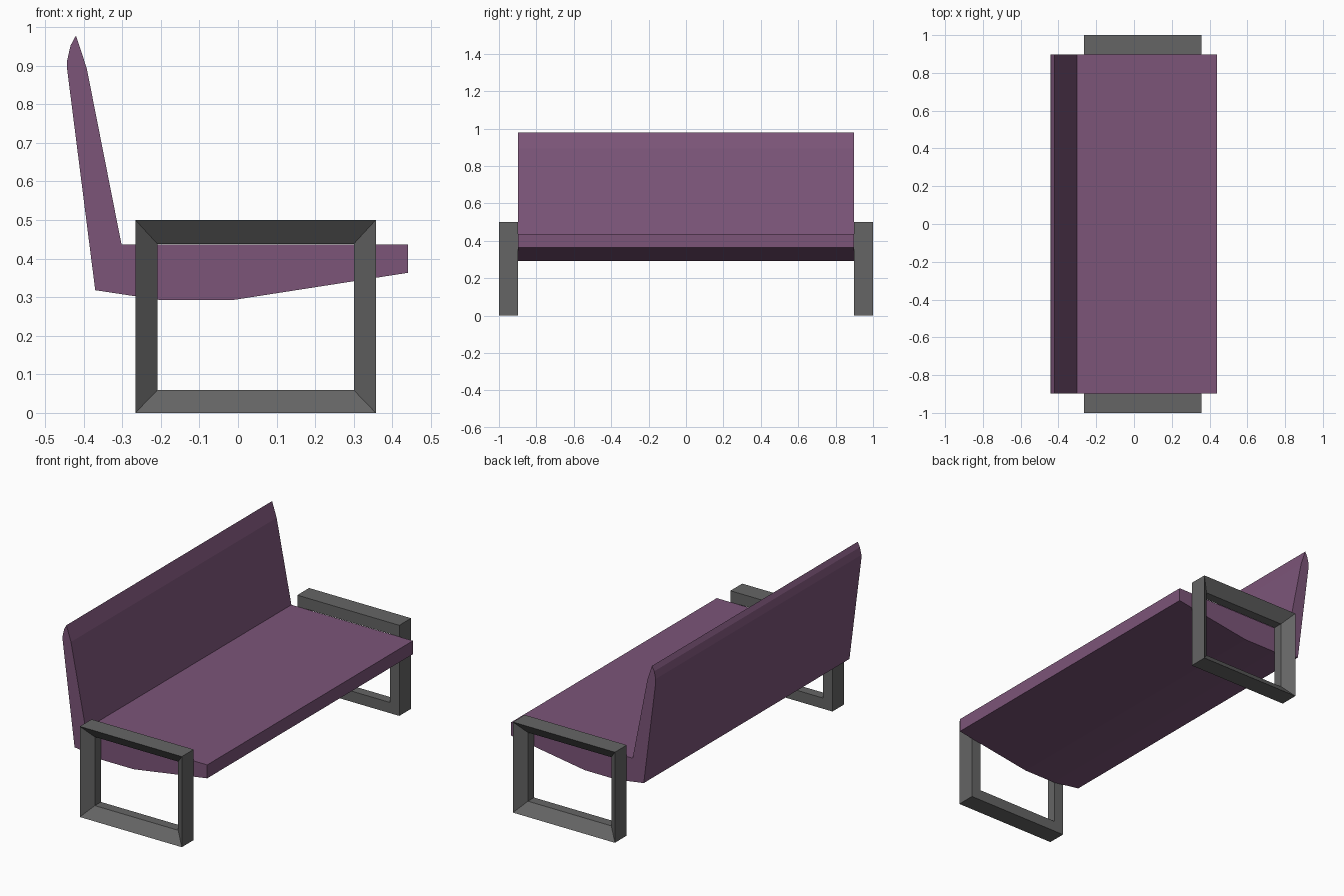
import bpy, bmesh

if "Cube" in bpy.data.objects:
    bpy.data.objects.remove(bpy.data.objects["Cube"])


def material(name, rgb):
    m = bpy.data.materials.new(name)
    m.diffuse_color = (*rgb, 1)
    m.use_nodes = True
    m.node_tree.nodes["Principled BSDF"].inputs["Base Color"].default_value = m.diffuse_color
    return m


def make_object(name, bm, mat):
    bmesh.ops.recalc_face_normals(bm, faces=bm.faces)
    mesh = bpy.data.meshes.new(name)
    bm.to_mesh(mesh)
    bm.free()
    mesh.materials.append(mat)
    obj = bpy.data.objects.new(name, mesh)
    bpy.context.collection.objects.link(obj)
    return obj


def ring(bm, points, y):
    return [bm.verts.new((x, y, z)) for x, z in points]


def bridge(bm, a, b):
    n = len(a)
    for i in range(n):
        j = (i + 1) % n
        bm.faces.new((a[i], a[j], b[j], b[i]))


def rect(x0, x1, z0, z1):
    return [(x0, z0), (x1, z0), (x1, z1), (x0, z1)]


purple = material("purple_upholstery", (0.20, 0.09, 0.19))
grey = material("dark_grey_metal", (0.13, 0.13, 0.13))

# Seat and backrest: one side profile extruded along the bench
profile = [(-0.37, 0.318), (-0.205, 0.293), (-0.01, 0.293), (0.44, 0.363),
           (0.44, 0.437), (-0.302, 0.437), (-0.392, 0.893), (-0.42, 0.978),
           (-0.434, 0.952), (-0.443, 0.912), (-0.443, 0.892)]
bm = bmesh.new()
left, right = ring(bm, profile, -0.897), ring(bm, profile, 0.897)
bridge(bm, left, right)
bm.faces.new(left)
bm.faces.new(right)
make_object("seat_and_backrest", bm, purple)

# End frames: flat on the seat side, sloping inwards on the outer side
outer = rect(-0.266, 0.357, 0.0, 0.5)
inner = rect(-0.209, 0.300, 0.059, 0.438)
for side, name in ((-1, "left_leg_frame"), (1, "right_leg_frame")):
    bm = bmesh.new()
    loops = [ring(bm, outer, side * 1.0), ring(bm, inner, side * 0.95),
             ring(bm, inner, side * 0.897), ring(bm, outer, side * 0.897)]
    for i in range(4):
        bridge(bm, loops[i], loops[(i + 1) % 4])
    make_object(name, bm, grey)
